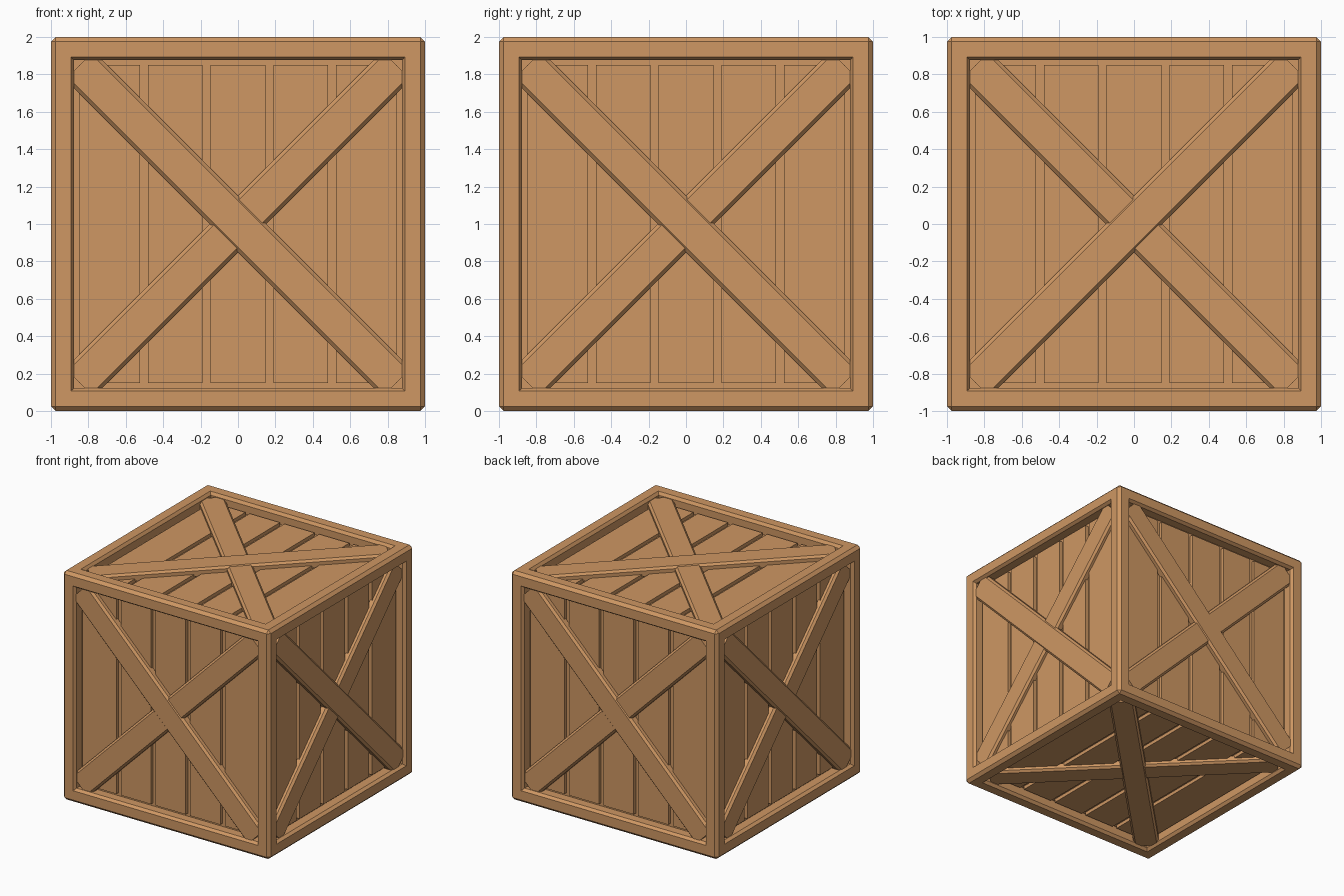
import bpy
import bmesh
from math import pi, radians
from mathutils import Matrix, Vector

cube = bpy.data.objects.get("Cube")
if cube:
    bpy.data.objects.remove(cube, do_unlink=True)

EDGE = 0.025        # chamfer on the frame
OPENING = 0.86      # half width of each frame opening
PANEL = 0.93        # plank surface, measured from the crate centre
FLOOR = 0.9         # bottom of the gaps between planks
PITCH, GAP = 0.335, 0.043

wood = bpy.data.materials.new("warm_wood")
wood.use_nodes = True
COLOUR = (0.62, 0.31, 0.125, 1)
wood.diffuse_color = COLOUR
shader = next(n for n in wood.node_tree.nodes if n.type == "BSDF_PRINCIPLED")
shader.inputs["Base Color"].default_value = COLOUR
shader.inputs["Roughness"].default_value = 0.8


def finish(name, bm, matrix):
    bmesh.ops.recalc_face_normals(bm, faces=bm.faces)
    mesh = bpy.data.meshes.new(name)
    bm.to_mesh(mesh)
    bm.free()
    mesh.materials.append(wood)
    obj = bpy.data.objects.new(name, mesh)
    obj.matrix_world = matrix
    bpy.context.collection.objects.link(obj)
    return obj


def add_box(bm, low, high):
    low, high = Vector(low), Vector(high)
    place = Matrix.Translation((low + high) / 2) @ Matrix.Diagonal((*(high - low), 1))
    bmesh.ops.create_cube(bm, size=1, matrix=place)


def build_frame():
    """Chamfered cube with a recessed, chamfered opening on each side."""
    bm = bmesh.new()
    bmesh.ops.create_cube(bm, size=2)
    bmesh.ops.bevel(bm, geom=bm.edges[:], offset=EDGE, segments=1,
                    affect="EDGES", profile=0.5)
    sides = [f for f in bm.faces if f.calc_area() > 1]
    bmesh.ops.inset_individual(bm, faces=sides, thickness=1 - EDGE - OPENING)
    bmesh.ops.inset_individual(bm, faces=sides, thickness=EDGE, depth=-EDGE)
    sunk = bmesh.ops.extrude_discrete_faces(bm, faces=sides)["faces"]
    for face in sunk:
        shift = face.normal * (FLOOR - (1 - EDGE))
        bmesh.ops.translate(bm, verts=face.verts[:], vec=shift)
    finish("crate_frame", bm, Matrix.Translation((0, 0, 1)))


def build_planks(side, matrix):
    """Five upright boards with narrow gaps between them."""
    bm = bmesh.new()
    reach = OPENING - 0.01
    for i in range(5):
        middle = (i - 2) * PITCH
        half = (PITCH - GAP) / 2
        left = -reach if i == 0 else middle - half
        right = reach if i == 4 else middle + half
        add_box(bm, (left, -reach, FLOOR - 0.02), (right, reach, PANEL))
    finish("planks_" + side, bm, matrix)


def build_brace(name, top, angle, matrix):
    """Diagonal board with chamfered long edges; its ends sit in the frame."""
    bm = bmesh.new()
    half, cut, length = 0.106, 0.018, 1.2
    profile = [(-half, PANEL - 0.02), (half, PANEL - 0.02), (half, top - cut),
               (half - cut, top), (cut - half, top), (-half, top - cut)]
    face = bm.faces.new([bm.verts.new((-length, y, z)) for y, z in profile])
    end = bmesh.ops.extrude_face_region(bm, geom=[face])["geom"]
    bmesh.ops.translate(bm, verts=[v for v in end if isinstance(v, bmesh.types.BMVert)],
                        vec=(2 * length, 0, 0))
    finish(name, bm, matrix @ Matrix.Rotation(angle, 4, "Z"))


build_frame()

# Each side is built facing up, then turned to its place on the crate
upright = Matrix.Rotation(pi / 2, 4, "X")
sides = {
    "front": upright,
    "right": Matrix.Rotation(pi / 2, 4, "Z") @ upright,
    "back": Matrix.Rotation(pi, 4, "Z") @ upright,
    "left": Matrix.Rotation(-pi / 2, 4, "Z") @ upright,
    "top": Matrix.Identity(4),
    "bottom": Matrix.Rotation(pi, 4, "X"),
}
for side, turn in sides.items():
    matrix = Matrix.Translation((0, 0, 1)) @ turn
    slant = radians(45 if side == "top" else -45)
    build_planks(side, matrix)
    build_brace("upper_brace_" + side, 0.978, slant, matrix)
    build_brace("lower_brace_" + side, 0.97, -slant, matrix)
